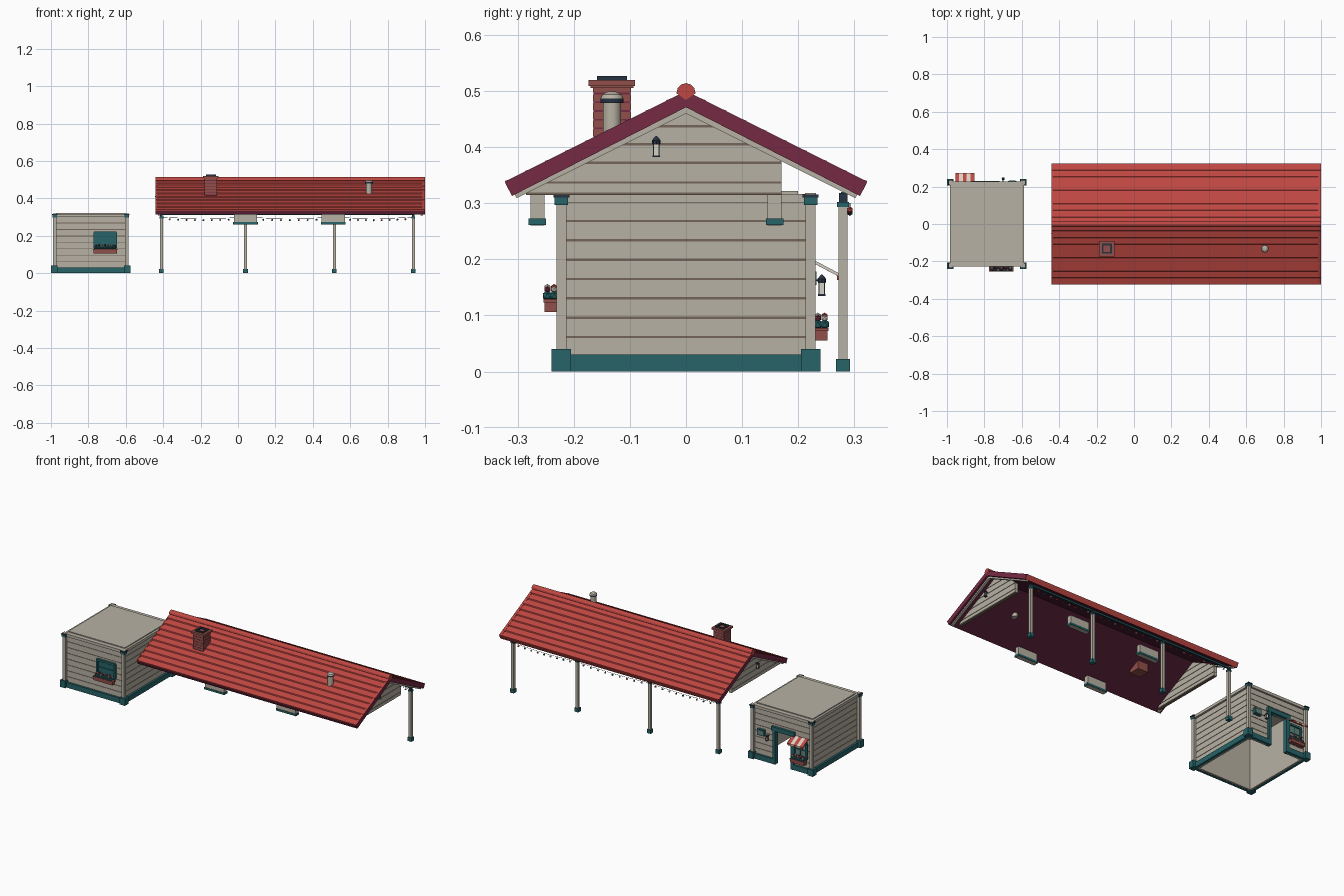
import bpy, bmesh, math
from mathutils import Matrix, Vector

if "Cube" in bpy.data.objects:
    bpy.data.objects.remove(bpy.data.objects["Cube"])

# Palette (display values converted to linear)
PALETTE = {"beige": (.72, .695, .64), "taupe": (.46, .40, .35), "teal": (.15, .39, .41),
           "red": (.75, .28, .26), "maroon": (.46, .165, .265), "brick": (.57, .31, .29),
           "slate": (.15, .20, .26), "sage": (.40, .52, .49), "cream": (.85, .82, .76),
           "plum": (.37, .14, .235)}
NAMES, MATS = list(PALETTE), []
for name, rgb in PALETTE.items():
    colour = [((c + .055) / 1.055) ** 2.4 for c in rgb] + [1]
    mat = bpy.data.materials.new(name)
    mat.use_nodes = True
    mat.diffuse_color = colour
    mat.node_tree.nodes["Principled BSDF"].inputs["Base Color"].default_value = colour
    MATS.append(mat)


class Part:
    """Collects primitives into one named mesh object."""
    def __init__(self, name):
        self.name, self.bm = name, bmesh.new()

    def paint(self, verts, mat):
        for f in {f for v in verts for f in v.link_faces}:
            f.material_index = NAMES.index(mat)

    def box(self, x, y, z, mat):
        c, s = zip(*(((a + b) / 2, b - a) for a, b in (x, y, z)))
        m = Matrix.Translation(c) @ Matrix.Diagonal((*s, 1))
        self.paint(bmesh.ops.create_cube(self.bm, size=1, matrix=m)["verts"], mat)

    def block(self, cx, cy, w, d, z, mat):
        self.box((cx - w / 2, cx + w / 2), (cy - d / 2, cy + d / 2), z, mat)

    def cone(self, cx, cy, z, r1, r2, mat, sides=24):
        m = Matrix.Translation((cx, cy, sum(z) / 2))
        self.paint(bmesh.ops.create_cone(self.bm, cap_ends=True, segments=sides, radius1=r1,
                   radius2=r2, depth=z[1] - z[0], matrix=m)["verts"], mat)

    def ball(self, c, r, mat):
        self.paint(bmesh.ops.create_icosphere(self.bm, subdivisions=1, radius=r,
                   matrix=Matrix.Translation(c))["verts"], mat)

    def prism(self, pts, x, mat):
        """Extrude a (y, z) outline along x."""
        a, b = ([self.bm.verts.new((xx, *p)) for p in pts] for xx in x)
        self.bm.faces.new(a)
        self.bm.faces.new(b[::-1])
        for i in range(len(pts)):
            self.bm.faces.new((a[i - 1], b[i - 1], b[i], a[i]))
        self.paint(a + b, mat)
        bmesh.ops.recalc_face_normals(self.bm, faces=self.bm.faces)

    def done(self):
        me = bpy.data.meshes.new(self.name)
        self.bm.to_mesh(me)
        self.bm.free()
        for m in MATS:
            me.materials.append(m)
        bpy.context.collection.objects.link(bpy.data.objects.new(self.name, me))


# Cabin: boarded hollow walls with a doorway at the back
CX, WX, WY, T, DOOR = -.787, .186, .216, .014, (-.855, -.735)


def wall_ring(part, inset, grow, z, mat, door):
    ix, iy, wx, wy = WX + inset, WY + inset, WX + grow, WY + grow
    x0, x1 = CX - wx, CX + wx
    for x, y in (((x0, CX - ix), (-iy, iy)), ((CX + ix, x1), (-iy, iy)), ((x0, x1), (-wy, -iy))):
        part.box(x, y, z, mat)
    for span in ([(x0, DOOR[0]), (DOOR[1], x1)] if door else [(x0, x1)]):
        part.box(span, (iy, wy), z, mat)


walls = Part("cabin_walls")
wall_ring(walls, -T, -.003, (.001, .197), "beige", True)
wall_ring(walls, -T, -.003, (.197, .301), "beige", False)
for i in range(8):
    z = .025 + i * .0345
    wall_ring(walls, -.004, -.002, (z, z + .004), "taupe", i < 5)
    wall_ring(walls, -.004, 0, (z + .004, z + .0345), "beige", i < 5)
walls.done()
base = Part("cabin_base")
wall_ring(base, -.004, .012, (0, .03), "teal", True)
base.done()
corners = Part("cabin_corner_posts")
for sx in (-1, 1):
    for sy in (-1, 1):
        corners.block(CX + sx * .1955, sy * .2225, .035, .035, (0, .04), "teal")
        for w, z0, z1, mat in ((.018, .04, .3, "beige"), (.024, .297, .311, "teal"),
                               (.029, .31, .316, "slate"), (.02, .314, .318, "beige")):
            corners.block(CX + sx * .193, sy * .222, w, w, (z0, z1), mat)
corners.done()
top = Part("cabin_top")
top.block(CX, 0, .396, .452, (.3, .3165), "beige")
top.block(CX, 0, .37, .4, (.315, .322), "beige")
top.done()
frame = Part("door_frame")
for x in DOOR:
    frame.block(x, WY, .018, .026, (0, .2), "teal")
frame.block(sum(DOOR) / 2, WY, .15, .028, (.197, .222), "teal")
frame.done()


def window(name, cx, side, w, z0, z1, glass):
    """Framed window with a flower planter; side is -1 front, 1 back."""
    p, y = Part(name), side * WY
    p.block(cx, y, w, .008, (z0, z1), glass)
    p.block(cx, y, .006, .014, (z0, z1), "teal")
    for s in (-1, 1):
        p.block(cx + s * w / 2, y, .012, .022, (z0, z1), "teal")
    for z, h in ((z0, .006), (z1, .006), ((z0 + z1) / 2, .002)):
        p.block(cx, y, w + h, .012 + h * 2, (z - h, z + h), "teal")
    p.done()
    q, y = Part(name + "_planter"), side * .241
    q.block(cx, y, w + .01, .022, (z0 - .028, z0 - .009), "brick")
    q.block(cx, y, w + .016, .026, (z0 - .011, z0 - .005), "brick")
    for i in range(7):
        x = cx + (i - 3) * w / 7
        for s in (-1, 1):
            q.ball((x, y + s * .006, z0 + .001), .0095, "teal")
            q.ball((x, y + s * .006, z0 + .012 + .004 * (i % 2)), .0062,
                   ("red", "cream", "maroon")[(i + s) % 3])
    q.done()


window("front_window", -.71, -1, .115, .134, .217, "teal")
window("back_window", -.905, 1, .08, .083, .175, "sage")
awning = Part("striped_awning")
for i in range(5):
    awning.prism([(.218, .203), (.272, .174), (.272, .163), (.269, .163), (.269, .171), (.218, .198)],
                 (-.955 + i * .02, -.935 + i * .02), ("red", "cream")[i % 2])
awning.prism([(.218, .204), (.273, .175), (.273, .169), (.218, .198)], (-.855, -.852), "cream")
awning.done()
plaque = Part("wall_plaque")
plaque.block(-.65, WY, .045, .03, (.148, .184), "teal")
plaque.block(-.65, WY, .035, .034, (.154, .178), "sage")
plaque.done()


def lantern(name, x, y, z, nx, ny):
    """Lantern on a short bracket; (nx, ny) points away from the wall."""
    p = Part(name)
    p.block(x - nx * .009, y - ny * .009, .004 + abs(nx) * .018, .004 + abs(ny) * .018,
            (z + .026, z + .029), "slate")
    p.block(x, y, .014, .014, (z, z + .003), "slate")
    p.block(x, y, .010, .010, (z + .003, z + .024), "cream")
    for k in range(4):
        p.block(x + (k % 2 - .5) * .01, y + (k // 2 - .5) * .01, .002, .002, (z, z + .024), "slate")
    p.cone(x, y, (z + .023, z + .03), .007, .008, "slate", 8)
    p.cone(x, y, (z + .03, z + .038), .008, .001, "slate", 8)
    p.done()


lantern("door_lantern", -.70, .242, .135, 0, 1)

# Long roof: stepped shingle courses over a plain underside
X0, X1, HALF, ROWS = -.44, 1.0, .323, 9


def slope(y, apex):
    return apex - abs(y) / 2


edge = []
for i in range(ROWS):
    a, b = HALF * i / ROWS + .002, HALF * (i + 1) / ROWS
    edge += [(a, slope(a, .496)), (b, slope(b, .501))]
edge[0] = (0, .498)
half = edge + [(HALF - .002, slope(HALF, .495)), (HALF - .013, .313)]
roof = Part("shingle_roof")
roof.prism(half + [(0, .471)] + [(-y, z) for y, z in half[:0:-1]], (X0 + .002, X1 - .002), "maroon")
for f in roof.bm.faces:
    c, n = f.calc_center_median(), f.normal
    if n.z > .1 or n.y > .7 or (abs(n.y) > .5 and c.z > slope(c.y, .49)):
        f.material_index = NAMES.index("red")
    elif n.z < -.8:
        f.material_index = NAMES.index("plum")
roof.done()

# Straight boards closing both roof ends
rakes = Part("rake_boards")
for x in ((X0, X0 + .006), (X1 - .015, X1)):
    for s in (-1, 1):
        rakes.prism([(0, .5), (s * HALF, slope(HALF, .5)), (s * (HALF - .013), .313), (0, .472)], x, "maroon")
for f in rakes.bm.faces:
    if f.normal.z > .5:
        f.material_index = NAMES.index("red")
rakes.done()
ridge = Part("ridge_cap")
ridge.prism([(.017 * math.cos(t * math.pi / 6), .496 + .018 * math.sin(t * math.pi / 6))
             for t in range(7)] + [(0, .484)], (X0 - .001, X1 + .001), "red")
ridge.done()

# Gable ends: boarded panel plus sloping trim
LEVELS = [.315, .335, .37, .403, .435, .468]
for name, gx, trim, out in (("right_gable", -.41, X0 + .012, -1), ("left_gable", .94, X1 - .025, 1)):
    g = Part(name)
    for a, b in zip(LEVELS, LEVELS[1:]):
        for z0, z1, d, mat in ((a, a + .004, .008, "taupe"), (a + .004, b, .01, "beige")):
            (l0, r0), (l1, r1) = ((max(-.285, -2 * (.472 - z)), min(.17, 2 * (.472 - z))) for z in (z0, z1))
            g.prism([(l0, z0), (r0, z0), (r1, z1), (l1, z1)], (gx - d, gx + d), mat)
    for s in (-1, 1):
        g.prism([(0, .476), (s * .308, .322), (s * .302, .309), (0, .46)], (trim, trim + .013), "beige")
    g.done()
    lantern(name + "_lantern", gx + out * .025, -.053, .382, out, 0)

# Chimney with brick courses, and a vent pipe
chimney = Part("chimney")
for w, z0, z1 in ((.068, .37, .4165), (.076, .505, .51), (.083, .509, .52)):
    chimney.block(-.145, -.132, w, w, (z0, z1), "brick")
for i in range(6):
    z = .4165 + i * .0155
    chimney.block(-.145, -.132, .066, .066, (z, z + .003), "maroon")
    chimney.block(-.145, -.132, .068, .068, (z + .003, z + .0155), "brick")
for s in (-.022, .022):
    chimney.block(-.145 + s, -.132, .01, .054, (.52, .527), "slate")
    chimney.block(-.145, -.132 + s, .054, .01, (.52, .527), "slate")
chimney.done()
pipe = Part("vent_pipe")
for z0, z1, r0, r1, mat in ((.39, .482, .016, .016, "beige"), (.479, .487, .0205, .0205, "slate"),
                            (.487, .494, .0205, .017, "beige"), (.494, .499, .017, .007, "beige")):
    pipe.cone(.7, -.132, (z0, z1), r0, r1, mat)
pipe.done()

# Boxes under the roof
boxes = Part("roof_boxes")
for bx in (.04, .51):
    for by in (-.265, .158):
        boxes.block(bx, by, .125, .025, (.2605, .318), "beige")
        boxes.block(bx, by, .132, .031, (.2615, .273), "teal")
boxes.done()

# Porch posts and beam, with a sagging string of bulbs
POSTS = (-.41, .04, .515, .937)
porch, bulbs, path = Part("porch_posts"), Part("string_bulbs"), []
for px in POSTS:
    for w, z0, z1, mat in ((.025, 0, .022, "teal"), (.016, .02, .295, "beige"),
                           (.021, .293, .302, "teal"), (.015, .3, .318, "slate")):
        porch.block(px, .28, w, w, (z0, z1), mat)
porch.box((POSTS[0], POSTS[-1]), (.276, .284), (.311, .32), "teal")
porch.done()
for a, b in zip(POSTS, POSTS[1:]):
    for k in range(11):
        t = k / 10
        path.append(Vector((a + (b - a) * t, .292, .3 - .03 * t * (1 - t))))
        if 0 < k < 10:
            bulbs.ball(path[-1] - Vector((0, 0, .009)), .006, ("red", "cream", "teal")[k % 3])
bulbs.done()
curve = bpy.data.curves.new("string_wire", "CURVE")
curve.dimensions, curve.bevel_depth, curve.bevel_resolution = "3D", .001, 0
line = curve.splines.new("POLY")
line.points.add(len(path) - 1)
for pt, co in zip(line.points, path):
    pt.co = (*co, 1)
curve.materials.append(MATS[NAMES.index("slate")])
bpy.context.collection.objects.link(bpy.data.objects.new("string_wire", curve))
